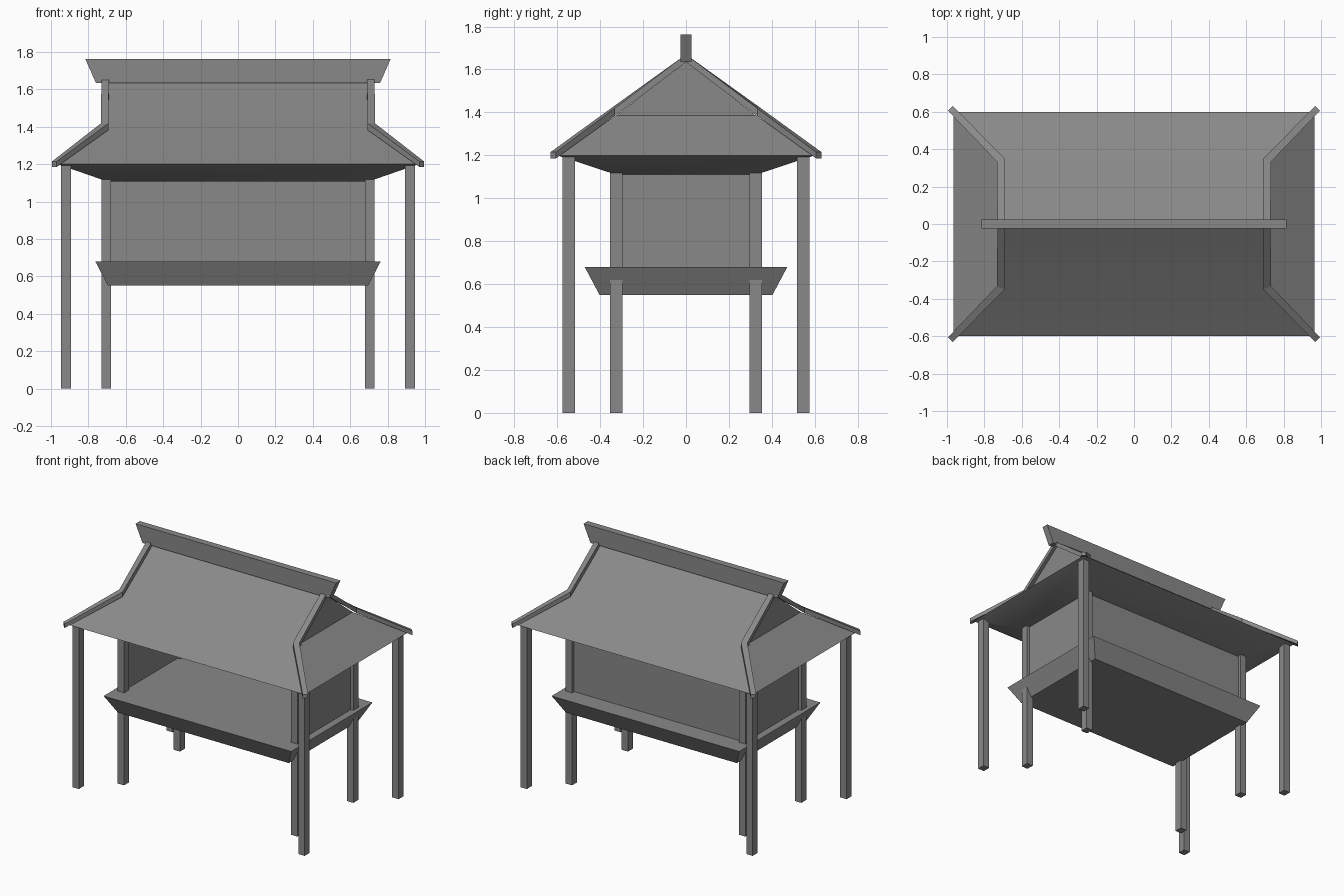
import bpy
import math
from mathutils import Vector

if "Cube" in bpy.data.objects:
    bpy.data.objects.remove(bpy.data.objects["Cube"], do_unlink=True)

GREY = (0.25, 0.25, 0.25, 1)
grey = bpy.data.materials.new("plain_grey")
grey.use_nodes = True
grey.diffuse_color = GREY
grey.node_tree.nodes["Principled BSDF"].inputs["Base Color"].default_value = GREY

SIDES = (-1, 1)


def make(name, verts, faces):
    mesh = bpy.data.meshes.new(name)
    mesh.from_pydata(verts, [], faces)
    mesh.materials.append(grey)
    obj = bpy.data.objects.new(name, mesh)
    bpy.context.collection.objects.link(obj)
    return obj


def ring(x, y, z):
    return [(-x, -y, z), (x, -y, z), (x, y, z), (-x, y, z)]


def bands(count):
    """Quads joining successive four-point rings."""
    return [(4 * k + i, 4 * k + (i + 1) % 4, 4 * k + 4 + (i + 1) % 4, 4 * k + 4 + i)
            for k in range(count - 1) for i in range(4)]


def loft(name, rings):
    last = 4 * (len(rings) - 1)
    verts = [v for r in rings for v in r]
    caps = [(3, 2, 1, 0), tuple(range(last, last + 4))]
    return make(name, verts, bands(len(rings)) + caps)


def block(name, centre, half, z0, z1):
    obj = loft(name, [ring(*half, z0), ring(*half, z1)])
    obj.location = (centre[0], centre[1], 0)
    return obj


# Floor tray with flared sides
loft("floor_tray", [ring(0.695, 0.403, 0.55), ring(0.763, 0.472, 0.68)])

# Posts
for sx in SIDES:
    for sy in SIDES:
        tag = ("right" if sx < 0 else "left") + ("_front" if sy < 0 else "_back")
        block("outer_post_" + tag, (sx * 0.919, sy * 0.546), (0.026, 0.029), 0, 1.195)
        block("inner_post_" + tag, (sx * 0.705, sy * 0.325), (0.026, 0.029), 0, 1.13)

# Walls, open at the front
block("back_wall", (0, 0.325), (0.7, 0.005), 0.67, 1.115)
for sx, tag in ((-1, "right"), (1, "left")):
    block(tag + "_wall", (sx * 0.705, 0), (0.005, 0.32), 0.67, 1.115)

# Hipped roof with gable ends: soffit, eaves, gable foot, ridge
roof_rings = [ring(0.7, 0.32, 1.108), ring(0.965, 0.6, 1.2), ring(0.705, 0.325, 1.385)]
verts = [v for r in roof_rings for v in r] + [(-0.705, 0, 1.64), (0.705, 0, 1.64)]
faces = bands(3) + [(3, 2, 1, 0), (8, 9, 13, 12), (10, 11, 12, 13), (9, 10, 13), (11, 8, 12)]
roof = make("roof", verts, faces)
bpy.context.view_layer.objects.active = roof
roof.select_set(True)
bpy.ops.object.shade_smooth_by_angle(angle=math.radians(20))
roof.select_set(False)

# Bent rails: along each hip, then up the gable edge to the ridge
for sx in SIDES:
    for sy in SIDES:
        # centre x, y, z, sideways direction x, y
        path = [(0.982, 0.619, 1.2, 0.016, -0.016),
                (0.713, 0.342, 1.4, 0.02, -0.009),
                (0.71, 0, 1.652, 0.02, 0)]
        rings = []
        for x, y, z, wx, wy in path:
            c = Vector((x * sx, y * sy, z))
            w = Vector((wx * sx, wy * sy, 0)) * sx * sy
            up = Vector((0, 0, 0.018))
            rings.append([c - w - up, c + w - up, c + w + up, c - w + up])
        rings[0] = [v.lerp(sum(rings[0], Vector()) / 4, 0.2) for v in rings[0]]
        tag = ("right" if sx < 0 else "left") + ("_front" if sy < 0 else "_back")
        loft("roof_rail_" + tag, rings)

# Ridge board with raked ends
loft("ridge_board", [ring(0.76, 0.025, 1.635), ring(0.816, 0.025, 1.762)])
